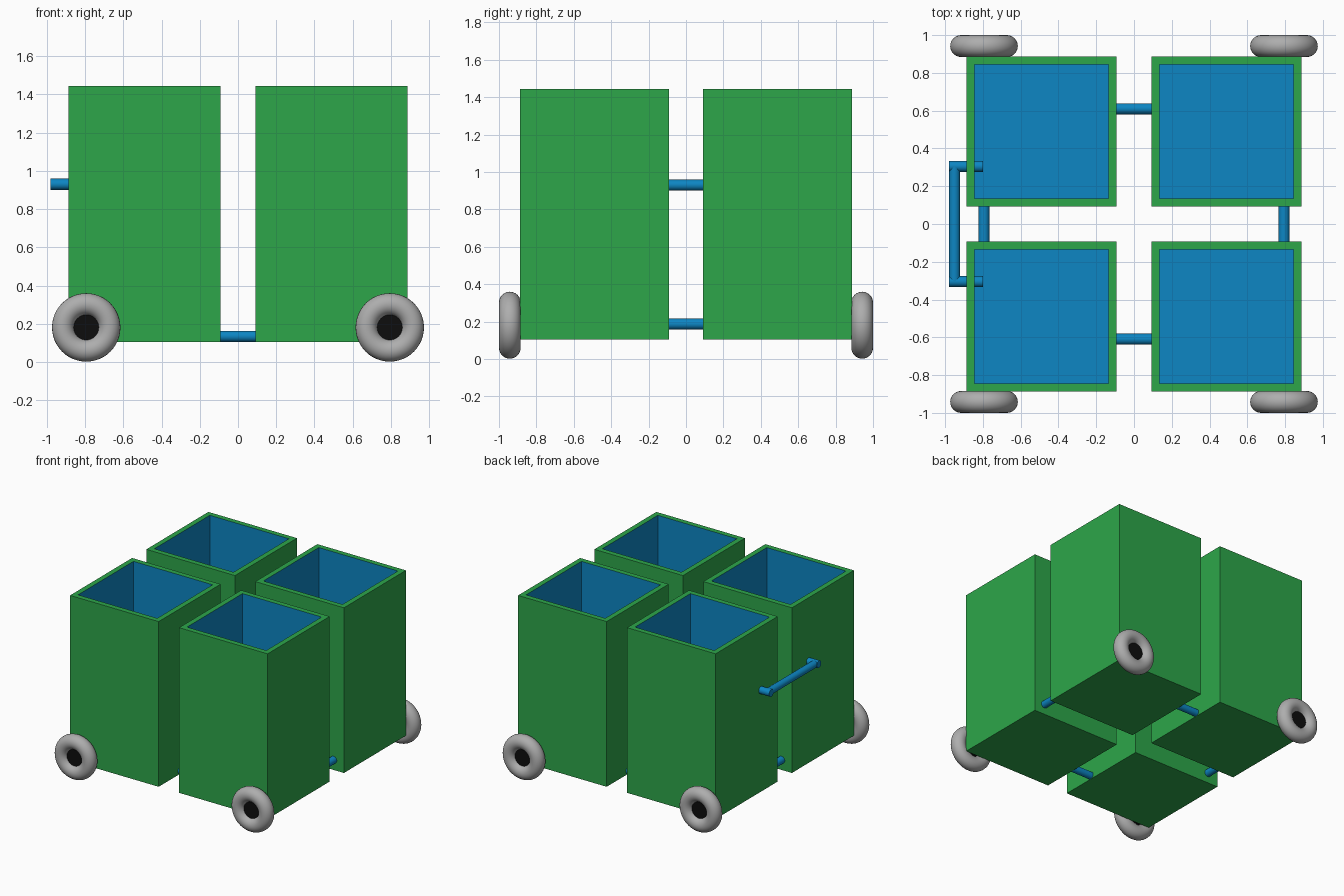
import bpy, bmesh
from math import pi
from mathutils import Vector

if "Cube" in bpy.data.objects:
    bpy.data.objects.remove(bpy.data.objects["Cube"])


def material(name, rgb):
    m = bpy.data.materials.new(name)
    m.diffuse_color = (*rgb, 1)
    m.use_nodes = True
    m.node_tree.nodes["Principled BSDF"].inputs["Base Color"].default_value = m.diffuse_color
    return m


GREEN = material("green", (0.026, 0.381, 0.068))
BLUE = material("blue", (0.004, 0.238, 0.546))
GREY = material("grey", (0.42, 0.42, 0.42))
BLACK = material("black", (0.004, 0.004, 0.004))


def smooth(obj):
    bpy.ops.object.select_all(action='DESELECT')
    obj.select_set(True)
    bpy.context.view_layer.objects.active = obj
    bpy.ops.object.shade_smooth_by_angle()


def rod(name, a, b, radius, mat, sides=24):
    """Round bar between two points."""
    a, b = Vector(a), Vector(b)
    bpy.ops.mesh.primitive_cylinder_add(vertices=sides, radius=radius,
                                        depth=(b - a).length, location=(a + b) / 2)
    obj = bpy.context.object
    obj.name = name
    obj.rotation_euler = (b - a).to_track_quat('Z', 'Y').to_euler()
    obj.data.materials.append(mat)
    smooth(obj)
    return obj


def open_bin(name, cx, cy):
    """Square bin with a green shell and a blue lined cavity."""
    w, bottom, top, wall = 0.795, 0.105, 1.445, 0.06
    bm = bmesh.new()
    bmesh.ops.create_cube(bm, size=1)
    bmesh.ops.scale(bm, vec=(w, w, top - bottom), verts=bm.verts)
    bmesh.ops.translate(bm, vec=(cx, cy, (top + bottom) / 2), verts=bm.verts)
    lid = max(bm.faces, key=lambda f: f.calc_center_median().z)
    # rim
    bmesh.ops.inset_region(bm, faces=[lid], thickness=wall)
    # cavity
    old = set(bm.faces) - {lid}
    floor = bmesh.ops.extrude_discrete_faces(bm, faces=[lid])["faces"][0]
    bmesh.ops.translate(bm, vec=(0, 0, -(top - bottom - wall)), verts=floor.verts)
    for f in bm.faces:
        f.material_index = 0 if f in old else 1
    mesh = bpy.data.meshes.new(name)
    bm.to_mesh(mesh)
    bm.free()
    mesh.materials.append(GREEN)
    mesh.materials.append(BLUE)
    bpy.context.collection.objects.link(bpy.data.objects.new(name, mesh))


for sx, side in ((-1, "left"), (1, "right")):
    for sy, end in ((-1, "front"), (1, "back")):
        open_bin(f"bin_{end}_{side}", sx * 0.489, sy * 0.489)
        # tyre and hub
        x, z = sx * 0.794, 0.181
        bpy.ops.mesh.primitive_torus_add(location=(x, sy * 0.942, z), rotation=(pi / 2, 0, 0),
                                         major_radius=0.121, minor_radius=0.058,
                                         major_segments=48, minor_segments=24)
        tyre = bpy.context.object
        tyre.name = f"tyre_{end}_{side}"
        tyre.data.materials.append(GREY)
        smooth(tyre)
        rod(f"hub_{end}_{side}", (x, sy * 0.87, z), (x, sy * 0.965, z), 0.066, BLACK)

# bars joining the bins
R = 0.029
for s, end, side in ((-1, "front", "left"), (1, "back", "right")):
    rod(f"cross_bar_{end}", (-0.13, s * 0.61, 0.134), (0.13, s * 0.61, 0.134), R, BLUE)
    rod(f"side_bar_{side}", (s * 0.794, -0.13, 0.187), (s * 0.794, 0.13, 0.187), R, BLUE)
    # handle arms reach through the wall into the bins
    rod(f"handle_arm_{end}", (-0.98, s * 0.305, 0.93), (-0.80, s * 0.305, 0.93), R, BLUE)
rod("handle_grip", (-0.95, -0.305, 0.93), (-0.95, 0.305, 0.93), R, BLUE)
